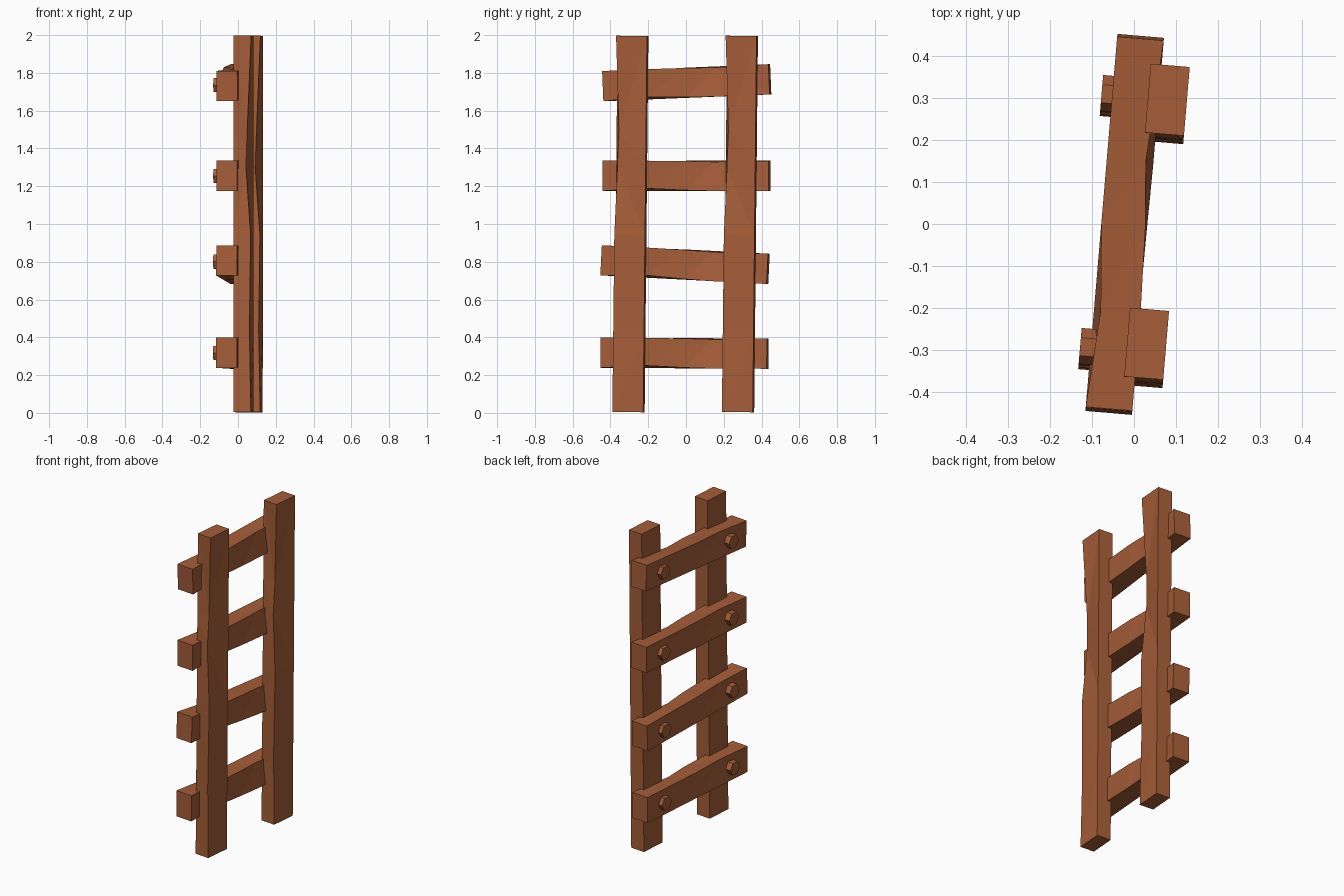
import bpy, bmesh, math
from mathutils import Matrix, Vector

if "Cube" in bpy.data.objects:
    bpy.data.objects.remove(bpy.data.objects["Cube"])

wood = bpy.data.materials.new("wood")
wood.diffuse_color = (0.38, 0.11, 0.04, 1)
wood.use_nodes = True
wood.node_tree.nodes["Principled BSDF"].inputs["Base Color"].default_value = wood.diffuse_color
YAW = Matrix.Rotation(math.radians(-4.85), 4, 'Z')
SIGNS = [(-1, -1), (1, -1), (1, 1), (-1, 1)]


def finish(name, bm, matrix):
    bm.transform(YAW @ matrix)
    bmesh.ops.recalc_face_normals(bm, faces=bm.faces)
    mesh = bpy.data.meshes.new(name)
    bm.to_mesh(mesh)
    bm.free()
    mesh.materials.append(wood)
    bpy.context.collection.objects.link(bpy.data.objects.new(name, mesh))


def beam(name, length, half_a, half_b, loops, place, matrix):
    """Hewn beam: each loop is (position 0..1, {corner: (inset_a, inset_b)})."""
    bm = bmesh.new()
    rings = []
    for t, insets in loops:
        ring = []
        for i, (sa, sb) in enumerate(SIGNS):
            da, db = insets.get(i, (0, 0))
            ring.append(bm.verts.new(place(sa * (half_a - da), sb * (half_b - db),
                                           (t - 0.5) * length)))
        rings.append(ring)
    for r0, r1 in zip(rings, rings[1:]):
        for i in range(4):
            j = (i + 1) % 4
            bm.faces.new((r0[i], r0[j], r1[j], r1[i]))
    bm.faces.new(rings[0])
    bm.faces.new(rings[-1])
    bmesh.ops.triangulate(bm, faces=[f for f in bm.faces])
    finish(name, bm, matrix)


# Two uprights with one worn corner each
post_loops = [(0, {}), (0.22, {1: (0.008, 0)}), (0.47, {1: (0.002, 0.001)}),
              (0.65, {1: (0.028, 0.012)}), (0.75, {1: (0.022, 0.018)}), (1, {})]
for side, label in ((-1, "front"), (1, "back")):
    m = Matrix.Translation((0.054, side * 0.291, 1.0)) @ Matrix.Rotation(-0.01, 4, 'X')
    beam(label + "_post", 1.992, 0.0465, 0.082, post_loops,
         lambda a, b, s: Vector((a, b, s)), m)

# Four crooked rungs, each with two hexagonal pegs
rung_loops = [(0, {}), (0.26, {1: (0.004, 0.014), 3: (0.016, 0.004)}),
              (0.5, {1: (0.002, 0.004), 2: (0.006, 0.002)}),
              (0.67, {2: (0.018, 0.006)}), (1, {})]
rungs = [(0.316, -0.005, -0.01), (0.785, -0.045, -0.007),
         (1.255, 0.0, 0.0), (1.748, 0.036, 0.002)]
for n, (z, rise, shift) in enumerate(rungs, 1):
    m = (Matrix.Translation((-0.022, shift, z))
         @ Matrix.Rotation(math.atan2(rise, 0.88), 4, 'X'))
    beam(f"rung_{n}", 0.884, 0.0555, 0.08, rung_loops,
         lambda a, b, s: Vector((a, s, b)), m)
    for side, label in ((-1, "front"), (1, "back")):
        bm = bmesh.new()
        bmesh.ops.create_cone(bm, cap_ends=True, segments=6, radius1=0.043,
                              radius2=0.043, depth=0.06)
        turn = Matrix.Rotation(math.pi / 2, 4, 'X') @ Matrix.Rotation(math.pi / 2, 4, 'Y')
        # hexagon axis along x, corners pointing along the rung
        axis = Vector((0, 0, 1))
        turn = Matrix(((0, 0, 1, 0), (1, 0, 0, 0), (0, 1, 0, 0), (0, 0, 0, 1)))
        spin = Matrix.Rotation(0 if abs(max(v.co.x for v in bm.verts) - 0.043) < 1e-4
                               else math.pi / 6, 4, 'Z')
        finish(f"{label}_peg_{n}", bm,
               m @ Matrix.Translation((-0.051, side * 0.302, 0)) @ turn @ spin)
